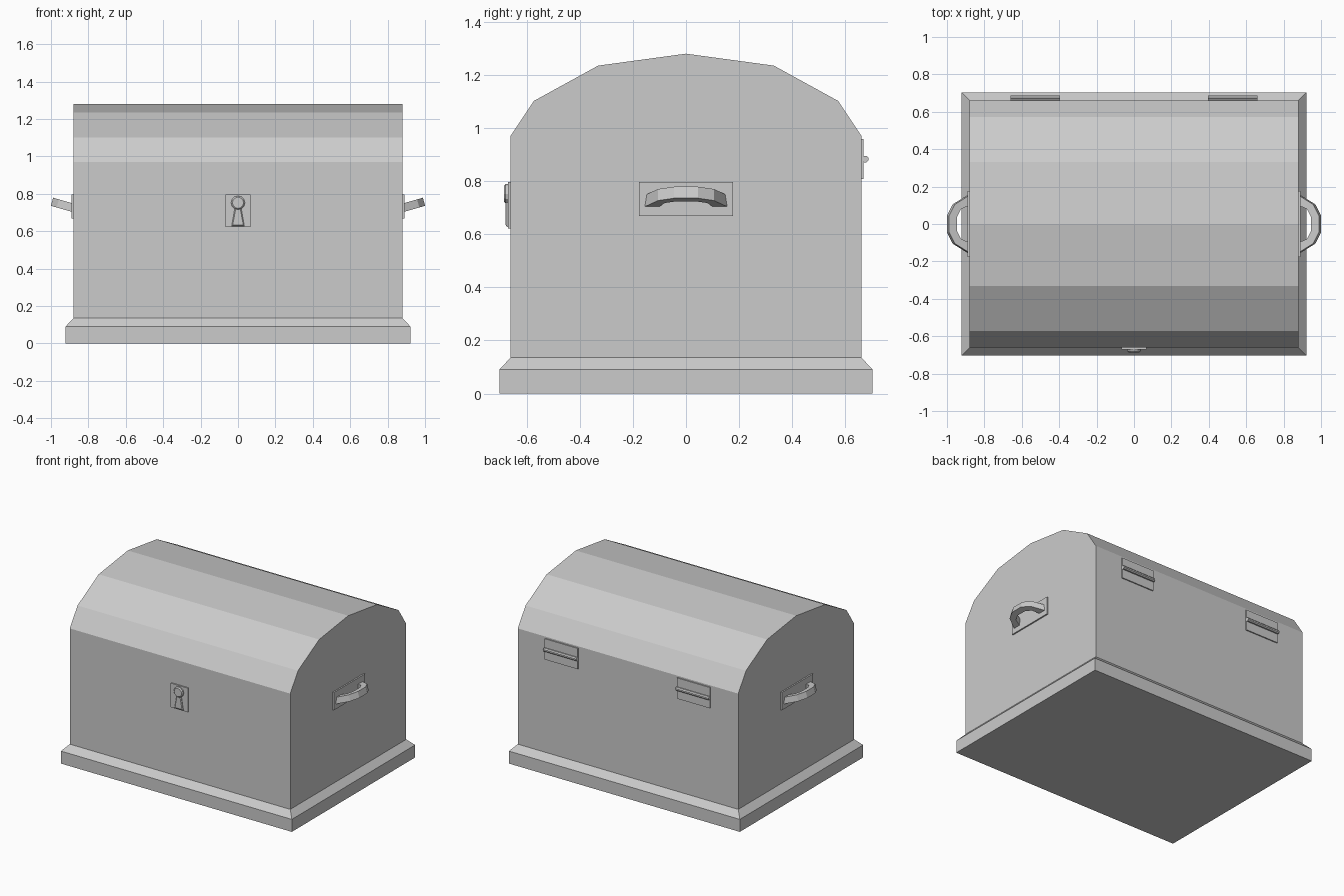
import bpy, bmesh, math
from mathutils import Vector

if "Cube" in bpy.data.objects:
    bpy.data.objects.remove(bpy.data.objects["Cube"])


def loft(name, rings):
    """Closed solid through equal-length rings of 3D points, flat shaded."""
    bm = bmesh.new()
    loops = [[bm.verts.new(p) for p in ring] for ring in rings]
    n = len(loops[0])
    for a, b in zip(loops, loops[1:]):
        for i in range(n):
            j = (i + 1) % n
            bm.faces.new((a[i], a[j], b[j], b[i]))
    bm.faces.new(loops[0])
    bm.faces.new(loops[-1])
    bmesh.ops.recalc_face_normals(bm, faces=bm.faces)
    me = bpy.data.meshes.new(name)
    bm.to_mesh(me)
    bm.free()
    ob = bpy.data.objects.new(name, me)
    bpy.context.collection.objects.link(ob)
    return ob


def rect(hx, hy, z):
    return [(-hx, -hy, z), (hx, -hy, z), (hx, hy, z), (-hx, hy, z)]


def box(name, lo, hi):
    cx, cy = (lo[0] + hi[0]) / 2, (lo[1] + hi[1]) / 2
    hx, hy = (hi[0] - lo[0]) / 2, (hi[1] - lo[1]) / 2
    return loft(name, [[(x + cx, y + cy, z) for x, y, z in rect(hx, hy, h)]
                       for h in (lo[2], hi[2])])


# plinth with sloped top edge
loft("base", [rect(.922, .703, 0), rect(.922, .703, .09), rect(.88, .661, .135)])

# chest body and faceted barrel lid as one profile
half = [(.661, .13), (.661, .97), (.573, 1.102), (.331, 1.235)]
profile = half + [(0, 1.28)] + [(-y, z) for y, z in reversed(half)]
loft("chest_body", [[(x, y, z) for y, z in profile] for x in (-.88, .88)])

# lock plate with raised keyhole
box("lock_plate", (-.068, -.67, .622), (.068, -.655, .796))


def disc(r, y):
    return [(r * math.cos(math.tau * i / 12), y, .752 + r * math.sin(math.tau * i / 12))
            for i in range(12)]


def slot(inset, y):
    t, b = .016 - inset, .034 - inset
    return [(-t, y, .73), (t, y, .73), (b, y, .628 + inset), (-b, y, .628 + inset)]


loft("keyhole_slot", [slot(0, -.665), slot(0, -.674), slot(.006, -.679)])
loft("keyhole_disc", [disc(.037, -.665), disc(.037, -.679), disc(.030, -.686)])

# handles: bent strap tilted upward, on a thin plate, both ends of the chest
outer = [(-.01, .16), (0, .155), (.083, .105), (.115, .045)]
inner = [(-.01, .103), (0, .10), (.050, .080), (.072, .035)]
tilt = math.radians(16)
along = Vector((math.cos(tilt), 0, math.sin(tilt)))
up = Vector((-math.sin(tilt), 0, math.cos(tilt)))
sections = list(zip(outer, inner))
path = [(o, i, 1) for o, i in sections] + [(o, i, -1) for o, i in reversed(sections)]
for side, label in ((1, "right"), (-1, "left")):
    box(label + "_handle_plate", (min(side * .87, side * .89), -.177, .668),
        (max(side * .87, side * .89), .177, .796))
    rings = []
    for o, i, s in path:
        ring = []
        for (u, y), h in ((o, 0), (o, .045), (i, .045), (i, 0)):
            p = Vector((.89, y * s, .704)) + along * u + up * h
            ring.append((p.x * side, p.y, p.z))
        rings.append(ring)
    loft(label + "_handle", rings)

# two hinges at the back: plate and barrel
for side, label in ((1, "right"), (-1, "left")):
    c = side * .528
    box(label + "_hinge_plate", (c - .132, .655, .808), (c + .132, .669, .958))
    loft(label + "_hinge_barrel", [[(x, .675 + .013 * math.cos(math.tau * (i + .5) / 8),
                                     .883 + .013 * math.sin(math.tau * (i + .5) / 8))
                                    for i in range(8)] for x in (c - .132, c + .132)])
